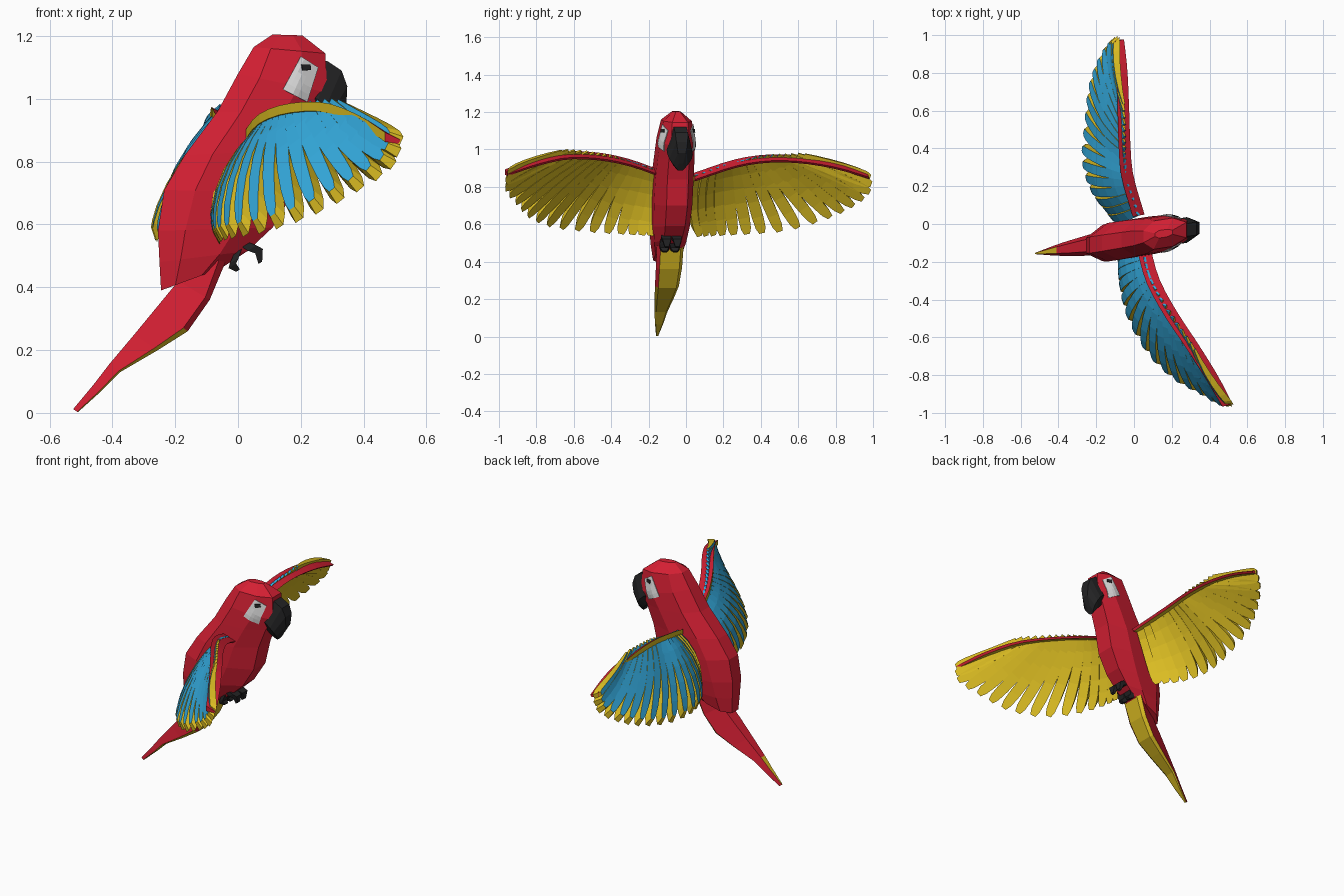
import bpy, bmesh, math
from mathutils import Vector
from mathutils.bvhtree import BVHTree

if "Cube" in bpy.data.objects:
    bpy.data.objects.remove(bpy.data.objects["Cube"])

COLOURS = {"red": (0.66, 0.014, 0.033), "blue": (0.035, 0.41, 0.74), "yellow": (0.7, 0.5, 0.016),
           "black": (0.017, 0.017, 0.018), "white": (0.75, 0.75, 0.75)}
RED, BLUE, YELLOW, BLACK, WHITE = range(5)
MATS = []
for n, c in COLOURS.items():
    m = bpy.data.materials.new(n)
    m.diffuse_color = (*c, 1)
    m.use_nodes = True
    m.node_tree.nodes["Principled BSDF"].inputs["Base Color"].default_value = m.diffuse_color
    MATS.append(m)


def finish(name, bm):
    bmesh.ops.recalc_face_normals(bm, faces=bm.faces)
    me = bpy.data.meshes.new(name)
    bm.to_mesh(me)
    bm.free()
    for m in MATS:
        me.materials.append(m)
    ob = bpy.data.objects.new(name, me)
    bpy.context.collection.objects.link(ob)
    return ob


def loft(bm, rings, mats, cap, first_cap=None):
    """Skin equal-sized rings; mats gives one colour per strip."""
    vs = [[bm.verts.new(p) for p in r] for r in rings]
    k = len(rings[0])
    for a, b in zip(vs, vs[1:]):
        for j in range(k):
            f = bm.faces.new((a[j], a[(j + 1) % k], b[(j + 1) % k], b[j]))
            f.material_index = mats[j % len(mats)]
    bm.faces.new(vs[0]).material_index = cap if first_cap is None else first_cap
    bm.faces.new(vs[-1]).material_index = cap


def mid_y(x):
    """The body is turned slightly about the vertical."""
    return -0.075 + 0.155 * x


def section(back, front, hw, shape):
    """Ring between a back and a front point; shape holds (depth, side)."""
    out = []
    for s, k in shape:
        x = back[0] + (front[0] - back[0]) * s
        z = back[1] + (front[1] - back[1]) * s
        out.append((x, mid_y(x) + hw * k, z))
    return out


def spline(pts, t):
    """Catmull-Rom point at t in 0..1."""
    p = [Vector(q) for q in pts]
    p = [2 * p[0] - p[1]] + p + [2 * p[-1] - p[-2]]
    n = len(p) - 3
    i = min(int(t * n), n - 1)
    u = t * n - i
    a, b, c, d = p[i:i + 4]
    return 0.5 * (2 * b + (c - a) * u + (2 * a - 5 * b + 4 * c - d) * u * u
                  + (3 * b - a - 3 * c + d) * u ** 3)


# body and head
OCT = [(0, -.42), (.24, -1), (.68, -1), (1, -.55), (1, .55), (.68, 1), (.24, 1), (0, .42)]
bm = bmesh.new()
loft(bm, [section(*r, OCT) for r in (
    ((0.11, 1.205), (0.205, 1.202), 0.02),
    ((0.05, 1.165), (0.278, 1.145), 0.075),
    ((0.0, 1.08), (0.285, 1.02), 0.093),
    ((-0.065, 0.96), (0.245, 0.95), 0.098),
    ((-0.17, 0.82), (0.205, 0.84), 0.102),
    ((-0.235, 0.71), (0.175, 0.70), 0.102),
    ((-0.255, 0.58), (0.11, 0.59), 0.096),
    ((-0.25, 0.48), (0.03, 0.515), 0.085),
    ((-0.245, 0.39), (-0.055, 0.46), 0.07))], [RED], RED)
bmesh.ops.recalc_face_normals(bm, faces=bm.faces)
body_tree = BVHTree.FromBMesh(bm)
finish("body", bm)

# tail, red above and yellow below
HEX = [(0, -.5), (.72, -1), (1, -.6), (1, .6), (.72, 1), (0, .5)]
TAIL = [(0, -.5), (.86, -1), (1, -.75), (1, .75), (.86, 1), (0, .5)]
bm = bmesh.new()
loft(bm, [section(*r, TAIL) for r in (
    ((-0.19, 0.52), (-0.04, 0.48), 0.072),
    ((-0.19, 0.42), (-0.09, 0.36), 0.07),
    ((-0.26, 0.335), (-0.16, 0.26), 0.064),
    ((-0.33, 0.25), (-0.255, 0.20), 0.052),
    ((-0.41, 0.155), (-0.375, 0.13), 0.035),
    ((-0.46, 0.09), (-0.44, 0.065), 0.022),
    ((-0.525, 0.012), (-0.51, 0.002), 0.006))],
    [RED, RED, YELLOW, YELLOW, RED, RED], RED)
bm.faces.ensure_lookup_table()
for seg in range(6):
    if seg > 1:  # yellow lower sides further down
        bm.faces[seg * 6 + 1].material_index = YELLOW
    bm.faces[seg * 6 + 3].material_index = YELLOW
    if seg > 3:  # yellow streak on top of the tip
        bm.faces[seg * 6 + 5].material_index = YELLOW
finish("tail", bm)

# hooked beak
bm = bmesh.new()
loft(bm, [section(*r, HEX) for r in (
    ((0.255, 1.125), (0.22, 0.96), 0.06),
    ((0.285, 1.12), (0.245, 0.95), 0.068),
    ((0.33, 1.09), (0.26, 0.93), 0.068),
    ((0.348, 1.04), (0.275, 0.915), 0.06),
    ((0.345, 0.98), (0.285, 0.90), 0.042),
    ((0.315, 0.925), (0.29, 0.888), 0.022))], [BLACK], BLACK)
finish("beak", bm)


def plate(name, corners, side, lift, mat, n=5):
    """Thin patch laid onto the side of the head."""
    a, b, c, d = [Vector(p) for p in corners]
    bm = bmesh.new()
    grid = []
    for i in range(n + 1):
        row = []
        for j in range(n + 1):
            u, v = i / n, j / n
            p = a.lerp(b, u).lerp(d.lerp(c, u), v)
            hit = body_tree.ray_cast(Vector((p.x, side, p.y)), Vector((0, -side, 0)))[0]
            y = hit.y if hit else mid_y(p.x) + side * 0.06
            row.append(bm.verts.new((p.x, y + side * lift, p.y)))
        grid.append(row)
    for i in range(n):
        for j in range(n):
            f = bm.faces.new((grid[i][j], grid[i + 1][j], grid[i + 1][j + 1], grid[i][j + 1]))
            f.material_index = mat
    ob = finish(name, bm)
    mod = ob.modifiers.new("thickness", "SOLIDIFY")
    mod.thickness = 0.004
    mod.offset = 0


for side, tag in ((-1, "right"), (1, "left")):
    plate("face_patch_" + tag, ((0.2, 1.135), (0.255, 1.10), (0.22, 0.99), (0.143, 1.03)),
          side, 0.004, WHITE)
    plate("eye_" + tag, ((0.202, 1.11), (0.23, 1.11), (0.232, 1.092), (0.205, 1.09)),
          side, 0.009, BLACK, 1)
    # foot: two hooked toes
    bm = bmesh.new()
    for path in (((0.0, .515), (-0.012, .485), (-0.018, .468), (0.0, .453)),
                 ((0.025, .535), (0.045, .525), (0.067, .515), (0.071, .478))):
        rings = []
        for i, (x, z) in enumerate(path):
            r = (0.012, 0.014, 0.012, 0.006)[i]
            y = mid_y(x) - 0.01 + side * 0.028
            rings.append([(x - r, y - 1.9 * r, z - r * .6), (x + r, y - 1.9 * r, z + r * .6),
                          (x + r, y + 1.9 * r, z + r * .6), (x - r, y + 1.9 * r, z - r * .6)])
        loft(bm, rings, [BLACK], BLACK)
    finish("foot_" + tag, bm)


def wing(tag, ridge, tips, band, count=17):
    # red leading edge, yellow underneath
    band = Vector(band)
    bm = bmesh.new()
    rings = []
    for i in range(15):
        t = i / 14
        p = spline(ridge, t)
        f = p + band * (1 - 0.25 * t ** 4)
        p = p - band * 0.12
        rings.append([p, f, f + Vector((-0.012, 0, -0.01)), p + Vector((0, 0, -0.03))])
    loft(bm, rings, [RED, RED, YELLOW, YELLOW], RED)
    finish("wing_edge_" + tag, bm)
    # fan of feathers: narrow blue top on a wider, longer yellow underside
    bm = bmesh.new()
    for i in range(count):
        v = i / (count - 1)
        tv = v ** 1.12
        a, b = spline(ridge, 0.01 + 0.62 * v), spline(tips, tv)
        d = (b - a).normalized()
        w = spline(tips, min(1, tv + .04)) - spline(tips, max(0, tv - .04))
        w = (w - d * w.dot(d)).normalized()
        n = d.cross(w)
        if n.dot(Vector((-1, 0, 0.6))) < 0:
            n = -n
        rings = []
        for t, hw, th in ((0, .024, .012), (.2, .027, .022), (.4, .029, .03), (.6, .031, .034),
                          (.8, .031, .036), (.93, .027, .036), (1, .016, .034)):
            c = a.lerp(b, t) + n * (0.045 * (1 - .55 * v) * 4 * t * (1 - t) - 0.016 * (1 - t))
            top = c - d * (0.03 * t ** 4)
            k = 1 - 0.3 * t
            rings.append([top - w * hw * k, top + w * hw * k, c + w * hw - n * th, c - w * hw - n * th])
        loft(bm, rings, [BLUE, YELLOW, YELLOW, YELLOW], YELLOW, BLUE)
    finish("wing_feathers_" + tag, bm)


wing("right",
     [(0.02, -.12, .88), (0.07, -.3, .945), (0.16, -.47, .98), (0.28, -.65, .985),
      (0.39, -.82, .945), (0.475, -.965, .89)],
     [(-.09, -.19, .55), (-.085, -.34, .56), (-.035, -.53, .575), (.08, -.72, .6),
      (.22, -.85, .65), (.36, -.925, .725), (.47, -.985, .8), (.495, -.975, .875)],
     (0.062, 0.015, -0.03))
wing("left",
     [(.0, .04, .87), (-.06, .25, .94), (-.075, .42, .968), (-.08, .6, .965),
      (-.085, .8, .93), (-.095, .97, .875)],
     [(-.14, .05, .545), (-.24, .17, .555), (-.29, .34, .565), (-.275, .55, .585),
      (-.25, .75, .645), (-.2, .89, .71), (-.14, .985, .785), (-.115, .985, .86)],
     (0.056, 0.01, -0.03))
